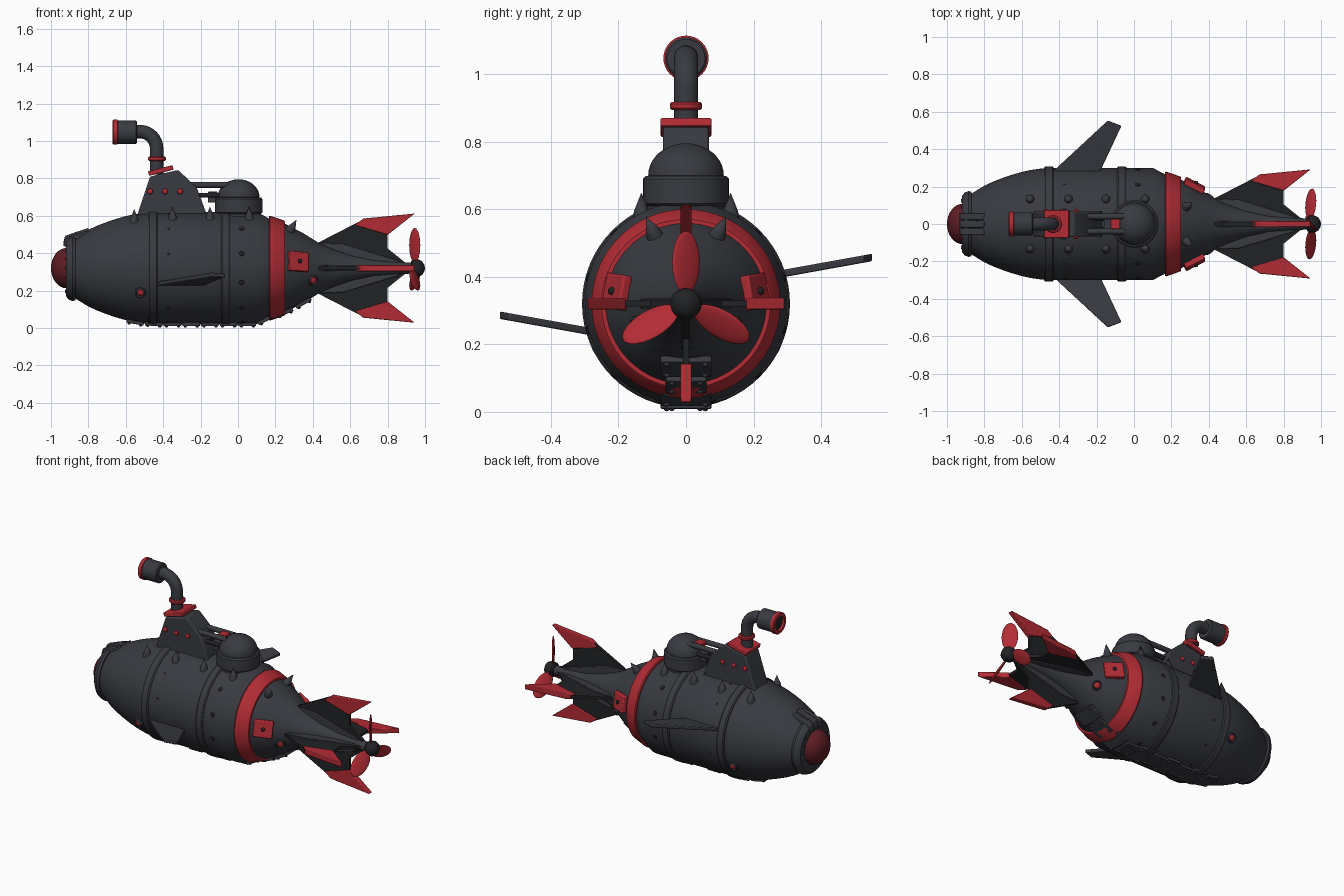
import bpy, bmesh, math
from math import pi, sin, cos, asin, radians
from mathutils import Matrix, Vector

if "Cube" in bpy.data.objects:
    bpy.data.objects.remove(bpy.data.objects["Cube"])

ZC = 0.32  # height of the hull axis


def material(name, rgb):
    m = bpy.data.materials.new(name)
    m.diffuse_color = (*rgb, 1)
    m.use_nodes = True
    m.node_tree.nodes["Principled BSDF"].inputs["Base Color"].default_value = m.diffuse_color
    return m


DARK = material("charcoal", (0.04, 0.043, 0.052))
BLACK = material("black", (0.015, 0.016, 0.018))
RED = material("red", (0.45, 0.025, 0.035))
GLASS = material("dark_red_glass", (0.11, 0.012, 0.018))
ALONG_X = Matrix.Translation((0, 0, ZC)) @ Matrix.Rotation(pi / 2, 4, 'Y')


def finish(bm, name, mat, mx=Matrix(), bevel=0):
    bmesh.ops.remove_doubles(bm, verts=bm.verts, dist=1e-6)
    bmesh.ops.recalc_face_normals(bm, faces=bm.faces)
    me = bpy.data.meshes.new(name)
    bm.to_mesh(me)
    bm.free()
    me.materials.append(mat)
    ob = bpy.data.objects.new(name, me)
    bpy.context.collection.objects.link(ob)
    ob.matrix_world = mx
    if bevel:
        b = ob.modifiers.new("bevel", 'BEVEL')
        b.width, b.segments = bevel, 2
    return ob


def lathe(name, profile, mat, mx=ALONG_X, n=48, closed=False):
    """Revolve (position along axis, radius) points around local z."""
    bm = bmesh.new()
    rings = [[bm.verts.new((r * cos(2 * pi * i / n), r * sin(2 * pi * i / n), p)) for i in range(n)]
             for p, r in profile]
    pairs = list(zip(rings, rings[1:])) + ([(rings[-1], rings[0])] if closed else [])
    for a, b in pairs:
        for i in range(n):
            j = (i + 1) % n
            bm.faces.new((a[i], a[j], b[j], b[i]))
    return finish(bm, name, mat, mx)


def prism(name, poly, t, mat, mx=Matrix(), bevel=0):
    """Extrude an outline in local xz to thickness t along y."""
    bm = bmesh.new()
    a = [bm.verts.new((x, -t / 2, z)) for x, z in poly]
    b = [bm.verts.new((x, t / 2, z)) for x, z in poly]
    bm.faces.new(a)
    bm.faces.new(b[::-1])
    for i in range(len(a)):
        j = (i + 1) % len(a)
        bm.faces.new((a[i], b[i], b[j], a[j]))
    return finish(bm, name, mat, mx, bevel)


def box(name, size, mat, mx, bevel=0.004):
    bm = bmesh.new()
    bmesh.ops.create_cube(bm, size=1, matrix=Matrix.Diagonal((*size, 1)))
    return finish(bm, name, mat, mx, bevel)


def dome(r, h, n=6, base=0.0):
    return [(base + h * sin(i * pi / 2 / n), r * cos(i * pi / 2 / n)) for i in range(n + 1)]


def stud(name, r, h, mat, mx, n=12):
    return lathe(name, [(-h, 0), (-h, r)] + dome(r, h, 3), mat, mx, n)


def pipe(name, pts, r, mat):
    cu = bpy.data.curves.new(name, 'CURVE')
    cu.dimensions = '3D'
    cu.bevel_depth, cu.bevel_resolution, cu.use_fill_caps = r, 5, True
    sp = cu.splines.new('POLY')
    sp.points.add(len(pts) - 1)
    for p, c in zip(sp.points, pts):
        p.co = (*c, 1)
    sp.use_smooth = True
    cu.materials.append(mat)
    ob = bpy.data.objects.new(name, cu)
    bpy.context.collection.objects.link(ob)


# Hull
HULL = [(-.9, .145), (-.87, .162), (-.8, .205), (-.75, .228), (-.7, .247), (-.65, .264), (-.6, .278), (-.55, .289),
        (-.5, .296), (-.43, .3), (.1, .3), (.165, .266), (.25, .238), (.35, .186), (.43, .136), (.5, .105),
        (.6, .07), (.72, .044), (.94, .028)]
lathe("hull", [(-.9, 0)] + HULL + [(.94, 0)], DARK, n=64)


def hull_r(x):
    for (a, ra), (b, rb) in zip(HULL, HULL[1:]):
        if a <= x <= b:
            return ra + (rb - ra) * (x - a) / (b - a)


def on_hull(x, ang, lift=0.0):
    """Frame on the hull skin: local z outward, local x along the hull."""
    r, e = hull_r(x), .01
    s = (hull_r(x + e) - hull_r(x - e)) / (2 * e)
    rad = Vector((0, cos(ang), sin(ang)))
    nrm = (rad - Vector((s, 0, 0))).normalized()
    tx = (Vector((1, 0, 0)) + rad * s).normalized()
    ty = nrm.cross(tx)
    m = Matrix((tx, ty, nrm)).transposed().to_4x4()
    m.translation = Vector((x, 0, ZC)) + rad * r + nrm * lift
    return m


def both_sides(ang):
    return (ang, pi - ang)


# Hull bands, red collar, nose ring and glass
for x in (-.455, -.065):
    lathe("hull_band", [(x - .027, .29), (x - .025, .303), (x - .018, .308), (x + .018, .308),
                        (x + .025, .303), (x + .027, .29)], DARK, n=64)
lathe("red_collar", [(.165, .24), (.165, .277), (.172, .28), (.245, .255), (.25, .25), (.25, .22)], RED, n=64)
lathe("nose_ring", [(-.87, .15), (-.87, .172), (-.885, .176), (-.905, .168), (-.92, .15), (-.92, .1), (-.88, .1)],
      DARK, closed=True)
lathe("nose_glass", [(-p, r) for p, r in dome(.108, .085, 8, .915)], GLASS)
for i in range(16):
    a = 2 * pi * i / 16
    m = Matrix.Translation((-.918, .13 * cos(a), ZC + .13 * sin(a))) @ Matrix.Rotation(-pi / 2, 4, 'Y')
    stud("nose_rivet", .007, .007, DARK, m, 8)

# Brow ridges over the nose
for y, h in ((-.042, -.012), (0, 0), (.042, -.012)):
    prism("nose_brow", [(-.935, .45 + h), (-.925, .492 + h), (-.87, .512 + h), (-.8, .535 + h), (-.8, .5),
                        (-.88, .44)], .036, DARK, Matrix.Translation((0, y, 0)), .005)

# Spikes
for x in (-.555, -.35, -.15, .06, .28):
    for s in (-1, 1):
        if x < .2:
            m = Matrix.Translation((x, .132 * s, ZC + math.sqrt(hull_r(x) ** 2 - .132 ** 2) - .02))
        else:
            m = on_hull(x, both_sides(1.14)[s > 0], -.01)
        lathe("spike", [(0, .026), (.025, .022), (.08, 0)], DARK, m, 16)

# Rivet rows around the hull
for x, r in ((-.37, .007), (.02, .014)):
    for k in range(12):
        stud("hull_rivet", r, r * .4, BLACK, on_hull(x, radians(15 + 30 * k)), 10)

# Red side lamps and panels
for x, z in ((-.52, .19), (.4, .255)):
    for a in both_sides(asin((z - ZC) / hull_r(x))):
        m = on_hull(x, a)
        lathe("lamp_rim", [(-.01, .03), (.008, .03), (.012, .024), (.004, .02)], DARK, m, 20)
        stud("lamp", .021, .016, RED, m, 16)
for a in both_sides(.17):
    box("red_panel", (.115, .105, .03), RED, on_hull(.32, a, .008), .006)
    stud("panel_knob", .012, .012, BLACK, on_hull(.32, a, .024))

# Keel plates with bolts
for i in range(10):
    x = -.55 + .1 * i
    w = .15 if i % 2 else .12
    m = on_hull(x, -pi / 2)
    box("keel_plate", (.094, w, .02), DARK, m, .003)
    for dx in (-.032, .032):
        for dy in (-1, 1):
            stud("keel_bolt", .009, .008, DARK, m @ Matrix.Translation((dx, dy * (w / 2 - .018), .01)), 8)

# Diving planes
for s, z0 in ((1, .408), (-1, .237)):
    bm = bmesh.new()
    outline = [(-.5, .22), (-.14, .553), (-.067, .525), (-.21, .22)]
    lo, hi = ([bm.verts.new((x, s * y, z0 + (y - .28) * .18 + d)) for x, y in outline] for d in (-.011, .011))
    bm.faces.new(lo)
    bm.faces.new(hi)
    for i in range(4):
        j = (i + 1) % 4
        bm.faces.new((lo[i], lo[j], hi[j], hi[i]))
    finish(bm, "diving_plane", DARK, bevel=.005)

# Conning tower
prism("tower", [(-.55, .55), (-.53, .63), (-.47, .81), (-.32, .845), (-.22, .75), (-.165, .6), (-.165, .55)],
      .136, DARK, bevel=.008)
box("tower_cap", (.135, .15, .025), RED,
    Matrix.Translation((-.413, 0, .842)) @ Matrix.Rotation(-.25, 4, 'Y'))
for x in (-.47, -.39, -.31):
    for s in (-1, 1):
        stud("tower_lamp", .016, .012, RED,
             Matrix.Translation((x, s * .068, .73)) @ Matrix.Rotation(-s * pi / 2, 4, 'X'))

# Periscope
bend = [(-.525 + .09 * cos(i * pi / 16), 0, .96 + .09 * sin(i * pi / 16)) for i in range(9)]
pipe("periscope_pipe", [(-.435, 0, .82)] + bend + [(-.57, 0, 1.05)], .036, DARK)
lathe("periscope_ring", [(-.012, .03), (-.012, .042), (-.006, .048), (.006, .048), (.012, .042), (.012, .03)],
      RED, Matrix.Translation((-.433, 0, .905)), 32)
HEAD = Matrix.Translation((0, 0, 1.047)) @ Matrix.Rotation(pi / 2, 4, 'Y')
lathe("periscope_head", [(-.54, 0), (-.54, .056), (-.546, .062), (-.65, .062), (-.65, 0)], DARK, HEAD, 32)
lathe("periscope_rim", [(-.642, .06), (-.645, .067), (-.665, .067), (-.67, .062), (-.67, .044), (-.645, .044)],
      RED, HEAD, 32, closed=True)
lathe("periscope_lens", [(-.655, .046), (-.655, 0)], BLACK, HEAD, 32)

# Rear turret and linkage to the tower
lathe("turret_base", [(.56, .115), (.61, .118), (.617, .127), (.69, .127), (.698, .12), (.7, .1)], DARK,
      Matrix.Translation((.003, 0, 0)))
lathe("turret_dome", dome(.112, .095, 10, .7), DARK, Matrix.Translation((.003, 0, 0)))
for y in (-.04, .04):
    pipe("link_pipe", [(-.28, y, .765), (-.05, y, .765)], .016, DARK)
    pipe("lower_link_pipe", [(-.28, y * .7, .71), (-.08, y * .7, .71)], .013, BLACK)
box("link_block", (.05, .055, .03), RED, Matrix.Translation((-.1, 0, .765)))
box("link_bracket", (.05, .06, .06), DARK, Matrix.Translation((-.135, 0, .7)))

# Four tail fins with red tips
for k in range(4):
    m = Matrix.Translation((0, 0, ZC)) @ Matrix.Rotation(k * pi / 2, 4, 'X')
    prism("tail_fin", [(.41, .12), (.43, .137), (.65, .25), (.80, .18), (.80, .105), (.9, .025), (.9, 0), (.5, 0)],
          .018, BLACK, m)
    prism("tail_fin_tip", [(.625, .23), (.67, .265), (.945, .292), (.80, .178)], .034, RED, m, .004)
    prism("tail_fin_root", [(.42, .1), (.45, .135), (.56, .13), (.86, .04), (.86, 0), (.5, 0)], .03, DARK, m, .004)

# Propeller
lathe("propeller_hub", [(.925, 0), (.925, .036), (.935, .044), (.965, .046), (.985, .036), (.996, .018), (1, 0)],
      BLACK, n=32)
for k in range(3):
    bm = bmesh.new()
    bmesh.ops.create_uvsphere(bm, u_segments=24, v_segments=12, radius=1)
    m = (Matrix.Translation((.945, 0, ZC)) @ Matrix.Rotation(k * 2 * pi / 3, 4, 'X')
         @ Matrix.Translation((0, 0, .122)) @ Matrix.Rotation(radians(35), 4, 'Z')
         @ Matrix.Diagonal((.009, .05, .093, 1)))
    bmesh.ops.transform(bm, matrix=m, verts=bm.verts)
    finish(bm, "propeller_blade", RED)

# Smooth round parts, keep edges sharp
bpy.ops.object.select_all(action='DESELECT')
for ob in bpy.context.scene.objects:
    if ob.type == 'MESH':
        ob.select_set(True)
        bpy.context.view_layer.objects.active = ob
bpy.ops.object.shade_smooth_by_angle(angle=radians(32))
